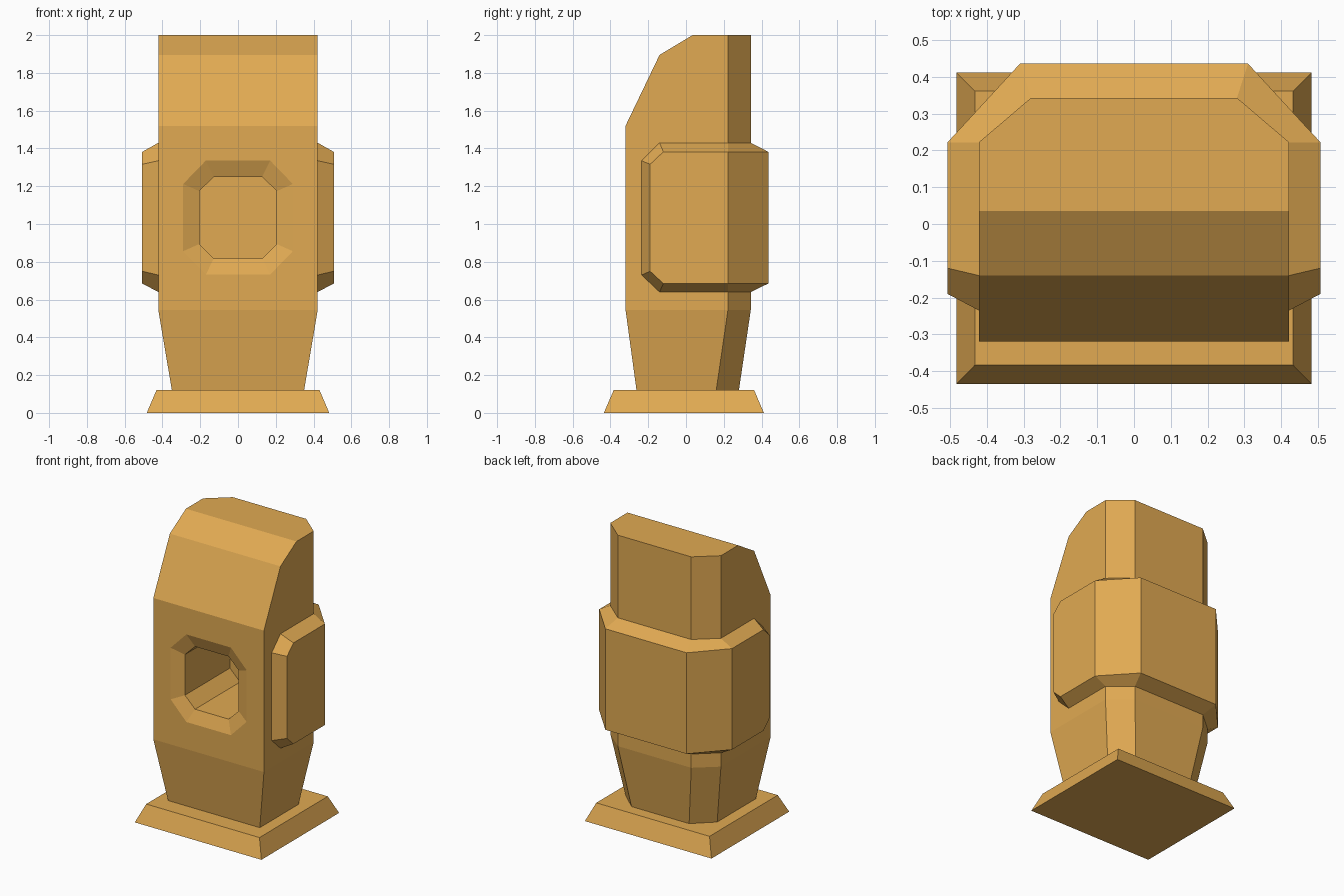
import bpy, bmesh

if "Cube" in bpy.data.objects:
    bpy.data.objects.remove(bpy.data.objects["Cube"])

mat = bpy.data.materials.new("ochre")
mat.diffuse_color = (0.75, 0.4, 0.085, 1)
mat.use_nodes = True
mat.node_tree.nodes["Principled BSDF"].inputs["Base Color"].default_value = mat.diffuse_color


def loft(name, rings, cap=True):
    """Skin a list of closed rings with flat faces."""
    bm = bmesh.new()
    loops = [[bm.verts.new(p) for p in r] for r in rings]
    n = len(rings[0])
    for a, b in zip(loops, loops[1:]):
        for i in range(n):
            j = (i + 1) % n
            bm.faces.new((a[i], a[j], b[j], b[i]))
    if cap:
        bm.faces.new(loops[0])
        bm.faces.new(loops[-1])
    bmesh.ops.recalc_face_normals(bm, faces=bm.faces)
    me = bpy.data.meshes.new(name)
    bm.to_mesh(me)
    bm.free()
    ob = bpy.data.objects.new(name, me)
    bpy.context.collection.objects.link(ob)
    me.materials.append(mat)
    return ob


# Base plinth, flared at the bottom
def rect(x, y0, y1, z):
    return [(-x, y0, z), (x, y0, z), (x, y1, z), (-x, y1, z)]


loft("base_plinth", [rect(0.483, -0.435, 0.412, 0), rect(0.432, -0.383, 0.361, 0.12)])


# Body column: tapered foot, chamfered back, sloped front top
def section(z, w, front, side, back, bw):
    return [(-w, front, z), (w, front, z), (w, side, z),
            (bw, back, z), (-bw, back, z), (-w, side, z)]


full = (0.222, 0.343, 0.28)
body = loft("body_column", [
    section(0.12, 0.35, -0.262, 0.16, 0.28, 0.22),
    section(0.545, 0.422, -0.32, *full),
    section(1.52, 0.422, -0.32, *full),
    section(1.895, 0.422, -0.14, *full),
    section(2.0, 0.422, 0.035, *full)])


# Front opening with a shallow bevelled rim
def octagon(y, w, h, cw, ch):
    q = [(cw, h), (w, ch), (w, -ch), (cw, -h)]
    q += [(-x, -z) for x, z in q]
    return [(x, y, 1.034 + z) for x, z in q]


outer, inner = (0.29, 0.302, 0.17, 0.178), (0.205, 0.216, 0.128, 0.14)
cutter = loft("opening_cutter", [octagon(-0.45, *outer), octagon(-0.32, *outer),
                                 octagon(-0.285, *inner), octagon(0.205, *inner)])
cutter.hide_render = True
mod = body.modifiers.new("opening", 'BOOLEAN')
mod.operation = 'DIFFERENCE'
mod.solver = 'EXACT'
mod.object = cutter
bpy.context.view_layer.objects.active = body
bpy.ops.object.modifier_apply(modifier="opening")
bpy.data.objects.remove(cutter)

# Raised collar around sides and back: (inner x, y, z0, z1), (outer x, y, z0, z1)
half = [((0.422, -0.235, 0.73, 1.335), (0.507, -0.19, 0.75, 1.316)),
        ((0.422, -0.14, 0.64, 1.43), (0.507, -0.12, 0.685, 1.382)),
        ((0.422, 0.222, 0.64, 1.43), (0.507, 0.222, 0.685, 1.382)),
        ((0.28, 0.343, 0.64, 1.43), (0.31, 0.436, 0.685, 1.382))]


def column(inn, out, s):
    (a, b, c, d), (e, f, g, h) = inn, out
    return [(s * a, b, c), (s * e, f, g), (s * e, f, h), (s * a, b, d)]


loft("raised_collar", [column(i, o, 1) for i, o in half] +
     [column(i, o, -1) for i, o in reversed(half)])
